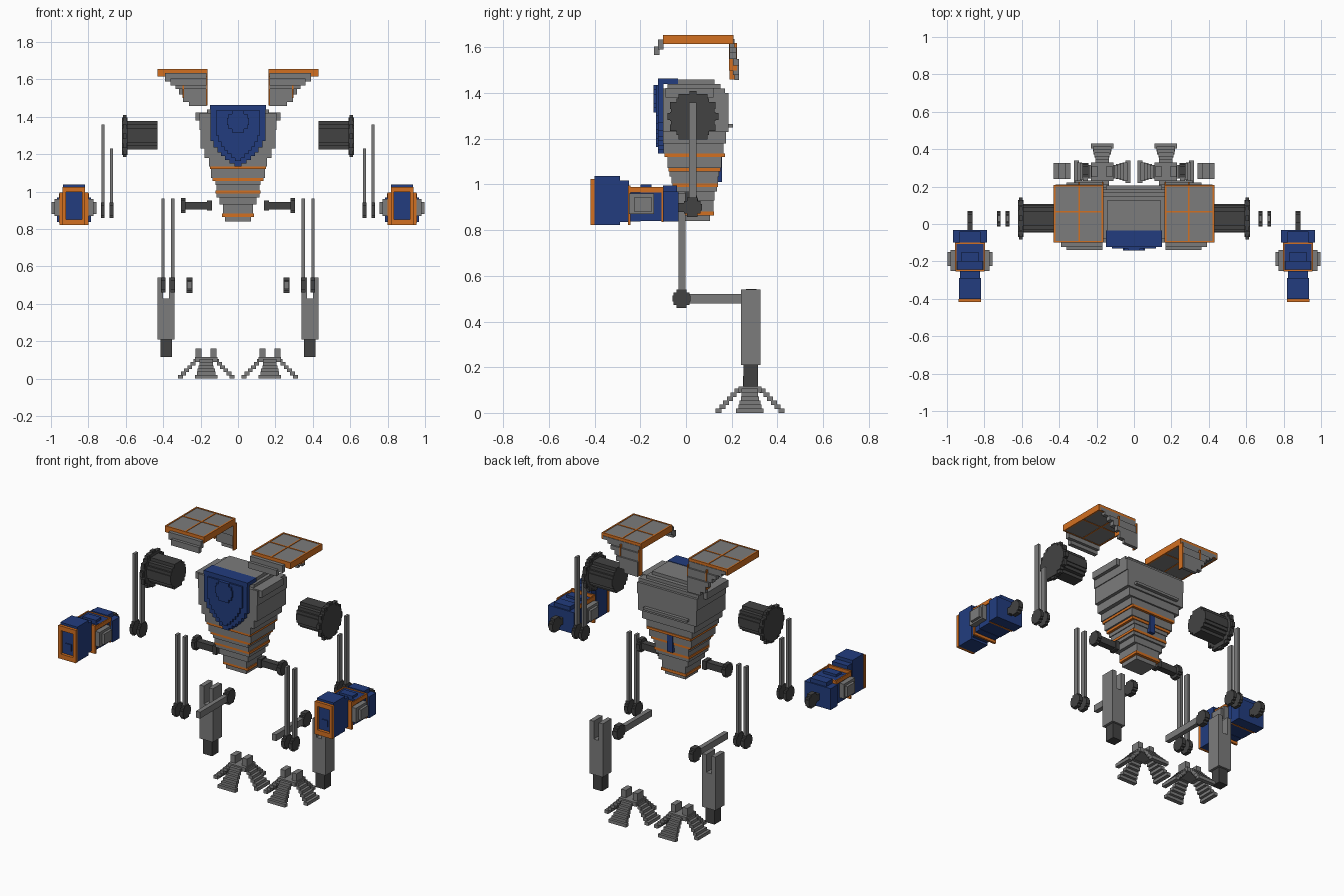
import bpy, bmesh, math

# Colours
MATS = []
for name, col in (("grey", (.2, .2, .2)), ("dark_grey", (.055, .055, .055)),
                  ("blue", (.016, .046, .21)), ("orange", (.65, .16, .015))):
    m = bpy.data.materials.new(name)
    m.diffuse_color = (*col, 1)
    MATS.append(m)
GREY, DARK, BLUE, ORANGE = range(4)


class Part:
    """Collects boxes and stepped prisms into one object."""
    def __init__(self, name, side=1):
        self.name, self.s, self.bm = name, side, bmesh.new()

    def prism(self, pts, axis, a, b, mat=GREY):
        # pts are (u, v): axis x -> (y, z), axis y -> (x, z), axis z -> (x, y)
        def co(u, v, w):
            x, y, z = {'x': (w, u, v), 'y': (u, w, v), 'z': (u, v, w)}[axis]
            return (x * self.s, y, z)
        lo = [self.bm.verts.new(co(u, v, a)) for u, v in pts]
        hi = [self.bm.verts.new(co(u, v, b)) for u, v in pts]
        n = len(pts)
        faces = [self.bm.faces.new(lo[::-1]), self.bm.faces.new(hi)]
        for i in range(n):
            j = (i + 1) % n
            faces.append(self.bm.faces.new((lo[i], lo[j], hi[j], hi[i])))
        for f in faces:
            f.material_index = mat
        bmesh.ops.recalc_face_normals(self.bm, faces=faces)

    def box(self, x0, x1, y0, y1, z0, z1, mat=GREY):
        self.prism([(x0, y0), (x1, y0), (x1, y1), (x0, y1)], 'z', z0, z1, mat)

    def disc(self, cy, cz, r, x0, x1, mat=DARK, n=6, axis='x'):
        # blocky circle: rows stepped to follow the radius
        h = 2 * r / n
        rows = []
        for k in range(n):
            mid = -r + (k + .5) * h
            w = math.sqrt(r * r - mid * mid)
            rows.append((cz - r + k * h, cz - r + (k + 1) * h, cy - w, cy + w))
        self.prism(steps(rows), axis, x0, x1, mat)

    def done(self):
        me = bpy.data.meshes.new(self.name)
        self.bm.to_mesh(me)
        self.bm.free()
        for m in MATS:
            me.materials.append(m)
        bpy.context.collection.objects.link(bpy.data.objects.new(self.name, me))


def steps(rows):
    """Outline of stacked rows (v0, v1, u0, u1)."""
    right, left = [], []
    for v0, v1, u0, u1 in rows:
        for v in (v0, v1):
            if not right or right[-1] != (u1, v):
                right.append((u1, v))
            if not left or left[-1] != (u0, v):
                left.append((u0, v))
    return right + left[::-1]


# Torso: layers (z0, half width, back y, colour)
t = Part("torso")
layers = [(.84, .07, .105, 0), (.865, .085, .122, 3), (.882, .08, .12, 0), (.93, .10, .125, 0),
          (.97, .115, .135, 0), (.99, .12, .14, 3), (1.005, .115, .14, 0), (1.035, .12, .145, 0),
          (1.057, .135, .15, 3), (1.073, .145, .155, 0), (1.12, .15, .17, 3), (1.135, .155, .165, 0),
          (1.18, .18, .175, 0), (1.23, .20, .185, 0), (1.33, .205, .185, 0), (1.40, .205, .17, 0),
          (1.42, .165, .15, 0), (1.44, .145, .125, 0), (1.46, 0, 0, 0)]
for (z0, hx, yb, mat), nxt in zip(layers, layers[1:]):
    front = -.1 + max(0, 1.14 - z0) * .27 if z0 < 1.42 else -.08
    t.box(-hx, hx, front, yb, z0, nxt[0], mat)
for a, b in ((-.226, -.16), (.16, .226)):
    t.box(a, b, -.09, .12, 1.38, 1.422)
t.box(-.15, .15, .18, .205, 1.25, 1.265)
t.box(-.018, .018, .12, .158, 1.01, 1.12, BLUE)
t.done()

# Chest shield with raised medallion
c = Part("chest_shield")
rows = [(1.135, 1.15, .02), (1.15, 1.17, .045), (1.17, 1.19, .07), (1.19, 1.21, .09),
        (1.21, 1.235, .11), (1.235, 1.27, .13), (1.27, 1.46, .148)]
c.prism(steps([(a, b, -w, w) for a, b, w in rows]), 'y', -.122, -.098, BLUE)
c.prism(steps([(a + .03, b + (.03 if b < 1.4 else -.025), -w * .8, w * .8) for a, b, w in rows]),
        'y', -.132, -.122, BLUE)
c.disc(0, 1.375, .06, -.142, -.132, BLUE, 6, 'y')
c.box(-.15, .15, -.122, -.035, 1.44, 1.463, BLUE)
c.done()

for s, tag in ((-1, "right"), (1, "left")):
    # Shoulder pad: roof, front lip, tapering back flap, orange trim
    p = Part(tag + "_shoulder_pad", s)
    p.box(.165, .428, -.098, .205, 1.618, 1.652)
    p.box(.168, .39, -.122, -.098, 1.59, 1.635)
    p.box(.168, .36, -.14, -.115, 1.568, 1.605)
    flap = [(1.458, 1.48, .262), (1.48, 1.52, .295), (1.52, 1.55, .315), (1.55, 1.575, .335),
            (1.575, 1.60, .36), (1.60, 1.618, .39), (1.618, 1.638, .42)]
    p.prism(steps([(a, b, .168, w) for a, b, w in flap[3:]]), 'y', .190, .212)
    p.prism(steps([(a, b, .168, w) for a, b, w in flap[1:5]]), 'y', .205, .222)
    p.prism(steps([(a, b, .168, w) for a, b, w in flap[:3]]), 'y', .212, .232)
    for x0, x1 in ((.163, .173), (.29, .298), (.421, .43)):
        p.box(x0, x1, -.1, .208, 1.616, 1.655, ORANGE)
    for y0, y1 in ((-.1, -.092), (.062, .07), (.2, .209)):
        p.box(.163, .43, y0, y1, 1.616, 1.655, ORANGE)
    p.box(.163, .17, .19, .224, 1.46, 1.62, ORANGE)
    p.box(.29, .298, .188, .224, 1.5, 1.62, ORANGE)
    p.done()

    # Shoulder motor: drum with toothed flange
    p = Part(tag + "_shoulder_motor", s)
    p.disc(.03, 1.302, .077, .43, .595, DARK, 8)
    p.disc(.03, 1.297, .1, .592, .62, DARK, 10)
    for k in range(12):
        a = k * math.pi / 6
        y, z = .03 + .097 * math.cos(a), 1.297 + .097 * math.sin(a)
        p.box(.595, .615, y - .015, y + .015, z - .015, z + .015, DARK)
    p.done()

    # Upper arm rods with elbow discs
    p = Part(tag + "_upper_arm", s)
    for x, top in ((.668, 1.23), (.715, 1.36)):
        p.box(x, x + .016, .013, .045, .91, top)
        p.disc(.028, .9, .042, x - .002, x + .018, DARK)
    p.done()

    # Forearm: square fist housing, wider rear housing, side fins, elbow peg
    p = Part(tag + "_forearm", s)
    cx = .877

    def slab(h, y0, y1, z0, z1, mat=BLUE):
        p.box(cx - h, cx + h, y0, y1, z0, z1, mat)
    slab(.058, -.40, -.29, .822, 1.038)
    slab(.054, -.29, -.25, .835, 1.018)
    for x0, x1 in ((-.06, -.042), (.042, .06)):
        p.box(cx + x0, cx + x1, -.418, -.40, .822, 1.025, ORANGE)
    for z0, z1 in ((.822, .852), (.997, 1.025)):
        slab(.042, -.418, -.40, z0, z1, ORANGE)
    slab(.02, -.406, -.40, .88, .92)
    slab(.078, -.255, -.242, .822, .995, ORANGE)
    slab(.07, -.242, -.2, .838, .975)
    slab(.075, -.2, -.1, .84, .985)
    slab(.09, -.1, -.032, .838, .97)
    slab(.045, -.2, -.15, .98, 1.0)
    slab(.055, -.1, -.04, .97, .995)
    slab(.079, -.108, -.098, .836, .988, ORANGE)
    for d in (-1, 1):
        a, b = sorted((cx + d * .072, cx + d * .08))
        p.box(a, b, -.242, -.1, .965, .99, ORANGE)
        a, b = sorted((cx + d * .07, cx + d * .105))
        p.box(a, b, -.25, -.14, .87, .96)
        a, b = sorted((cx + d * .1, cx + d * .121))
        p.box(a, b, -.225, -.15, .88, .945)
    p.box(cx - .014, cx + .014, -.035, .03, .88, .92, DARK)
    p.disc(.028, .9, .042, cx - .014, cx + .014, DARK)
    p.done()

    # Hip axle
    p = Part(tag + "_hip_axle", s)
    p.box(.14, .285, -.005, .035, .905, .945, DARK)
    p.box(.14, .165, -.012, .042, .898, .952, DARK)
    p.disc(.015, .926, .039, .28, .306, DARK)
    p.done()

    # Thigh rods with knee discs
    p = Part(tag + "_thigh", s)
    for x in (.34, .392):
        p.box(x, x + .017, -.033, -.002, .5, .963)
        p.disc(-.02, .5, .04, x - .004, x + .02, DARK)
    p.done()

    # Lower leg link
    p = Part(tag + "_leg_link", s)
    p.box(.246, .274, -.02, .27, .48, .52)
    p.disc(.285, .5, .042, .244, .276, DARK)
    p.done()

    # Shin with forked top and dark ankle
    p = Part(tag + "_shin", s)
    p.prism([(.34, .21), (.43, .21), (.43, .54), (.402, .54), (.402, .43),
             (.368, .43), (.368, .54), (.34, .54)], 'y', .24, .327)
    p.box(.354, .415, .252, .315, .115, .21, DARK)
    p.done()

    # Foot: hub, two prongs, four flared stepped toes
    p = Part(tag + "_foot", s)
    fx, fy = .17, .28
    p.box(fx - .06, fx + .06, fy - .05, fy + .05, .09, .115)
    for d in (-.04, .04):
        p.box(fx + d - .016, fx + d + .016, fy - .03, fy + .03, .11, .162)
    for k in range(6):
        r0, r1 = .042 + k * .0165, .068 + k * .0165
        z0, z1 = .088 - k * .0176, .106 - k * .0172
        w = (.036, .036, .04, .046, .05, .06)[k]
        for d in (-1, 1):
            a, b = sorted((d * r0, d * r1))
            p.box(fx + a, fx + b, fy - w, fy + w, z0, z1)
            p.box(fx - w, fx + w, fy + a, fy + b, z0, z1)
    p.done()
